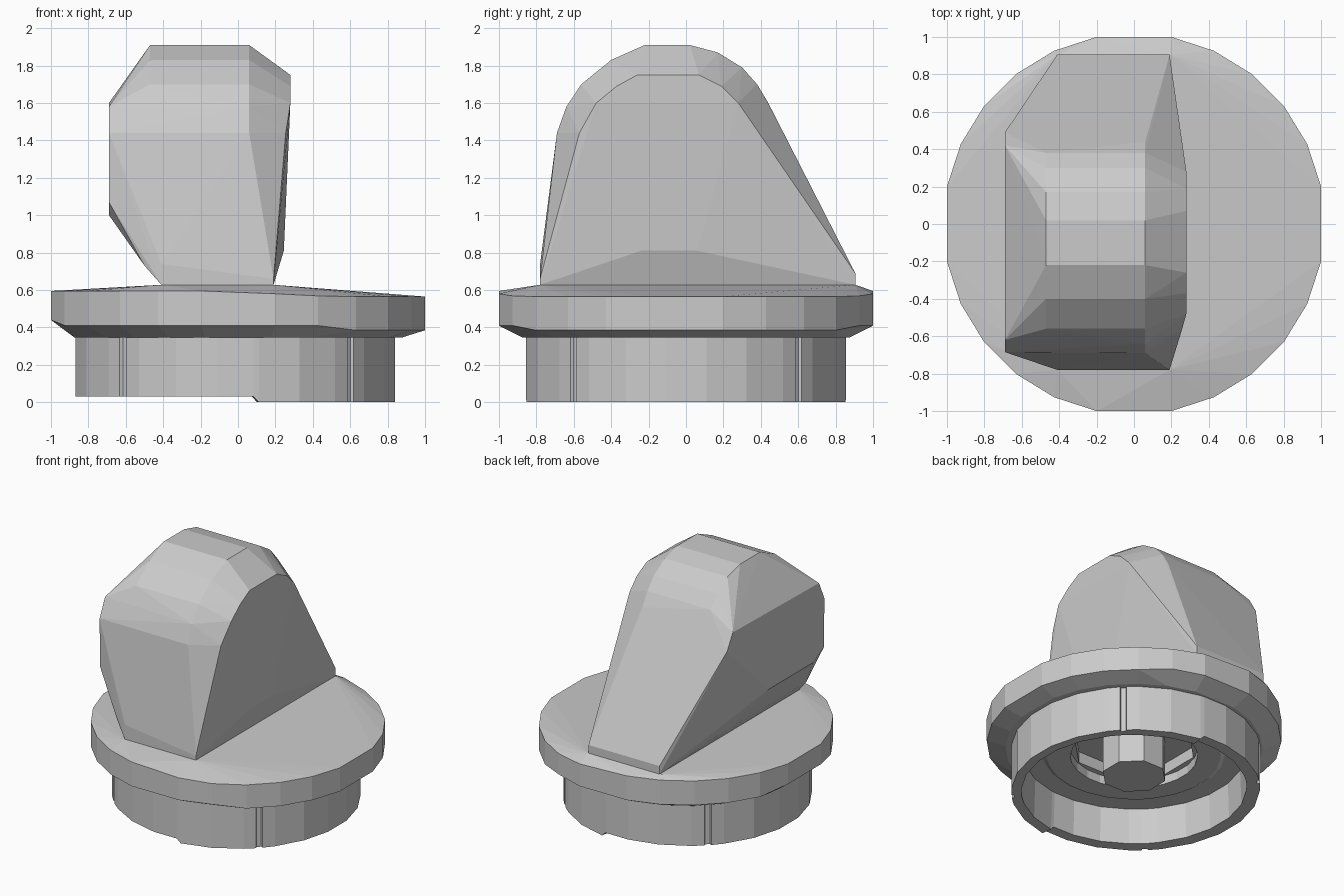
import bpy, bmesh
from math import radians, cos, sin

if "Cube" in bpy.data.objects:
    bpy.data.objects.remove(bpy.data.objects["Cube"])


def finish(name, bm):
    bmesh.ops.recalc_face_normals(bm, faces=bm.faces[:])
    me = bpy.data.meshes.new(name)
    bm.to_mesh(me)
    bm.free()
    ob = bpy.data.objects.new(name, me)
    bpy.context.collection.objects.link(ob)
    return ob


def hull(name, pts):
    bm = bmesh.new()
    vs = [bm.verts.new(p) for p in pts]
    bmesh.ops.convex_hull(bm, input=vs)
    bmesh.ops.delete(bm, geom=[v for v in bm.verts if not v.link_faces], context='VERTS')
    return finish(name, bm)


def ring(r, angles, z):
    out = []
    for a in angles:
        x, y = r * cos(radians(a)), r * sin(radians(a))
        out.append((x, y, z(x) if callable(z) else z))
    return out


X0, X1, Y0, Y1, ZB = -0.41, 0.19, -0.78, 0.905, 0.628   # grip footprint
base = [(x, y, ZB) for x in (X0, X1) for y in (Y0, Y1)]


# Flange disc: uneven rim, higher on the left, rising to the grip footprint
def rim_low(x):
    return 0.44 if x < -0.97 else 0.41 if x < 0.5 else 0.385


def rim_high(x):
    return 0.595 - 0.03 * min(1, max(0, x + 0.1) / 0.6)


rim = [90 * q + 11.25 + 13.5 * k for q in range(4) for k in range(6)]
disc = hull("flange_disc", ring(0.89, rim, 0.345) + ring(1.02, rim, rim_low)
            + ring(1.02, rim, rim_high) + base)

# Underside recess around the hub
octo = [22.5 + 45 * k for k in range(8)]
cutter = hull("recess_cutter", ring(0.43, octo, 0.2) + ring(0.43, octo, 0.43))
cutter.hide_render = True
cutter.hide_viewport = True
mod = disc.modifiers.new("recess", 'BOOLEAN')
mod.operation = 'DIFFERENCE'
mod.solver = 'EXACT'
mod.object = cutter

# Hub post
hull("hub_post", ring(0.225, octo, 0.12) + ring(0.225, octo, 0.5))

# Grip: hull of side-view outlines at several x positions
crown = [(-0.69, 1.44), (-0.64, 1.58), (-0.56, 1.70), (-0.40, 1.83), (-0.22, 1.91),
         (0.02, 1.91), (0.17, 1.87), (0.30, 1.79), (0.38, 1.70), (0.44, 1.60)]
cheek = [(-0.48, 1.60), (-0.37, 1.69), (-0.26, 1.75), (0.07, 1.75), (0.19, 1.69), (0.28, 1.60)]
left = [(-0.68, 1.07), (-0.685, 1.44), (-0.62, 1.58), (0.42, 1.60), (0.49, 1.48),
        (-0.55, 1.0), (0.0, 1.0)]
pts = base + [(X0, Y1, 0.69), (X1, Y1, 0.69), (X0, Y0, 0.74), (X1, Y0, 0.66)]
pts += [(0.06, y, z) for y, z in crown]
pts += [(-0.47, y, z) for y, z in crown if z > 1.6]
pts += [(0.28, y, z) for y, z in cheek] + [(0.255, -0.57, 1.44)]
pts += [(0.245, -0.24, 0.81), (0.245, 0.06, 0.81)]
pts += [(-0.69, y, z) for y, z in left]
pts += [(-0.5, -0.74, 0.73), (-0.5, 0.2, 0.73)]
hull("grip", pts)

# Skirt wall with corner grooves, stepped lower edge and inner ceiling plate
grooves = [45, 135, 225, 315]
angs = [7.5 + 15 * k for k in range(24)] + [84.5, 275.5]
for g in grooves:
    angs += [g - 1.6, g - 1.1, g + 1.1, g + 1.6]
angs.sort()
bm = bmesh.new()
loops = []
for a in angs:
    c, s = cos(radians(a)), sin(radians(a))
    R = 0.862 - 0.015 * c
    if any(abs(a - g) < 1.3 for g in grooves):
        R -= 0.018
    zb = 0.0 if c > 0.12 else 0.03
    section = [(R, zb), (R, 0.36), (0.44, 0.36), (0.44, 0.28), (0.60, 0.28),
               (0.63, 0.30), (0.77, 0.30), (0.78, zb)]
    loops.append([bm.verts.new((r * c, r * s, z)) for r, z in section])
for i, lo in enumerate(loops):
    nx = loops[(i + 1) % len(loops)]
    for j in range(len(lo)):
        k = (j + 1) % len(lo)
        bm.faces.new((lo[j], nx[j], nx[k], lo[k]))
finish("skirt_wall", bm)
